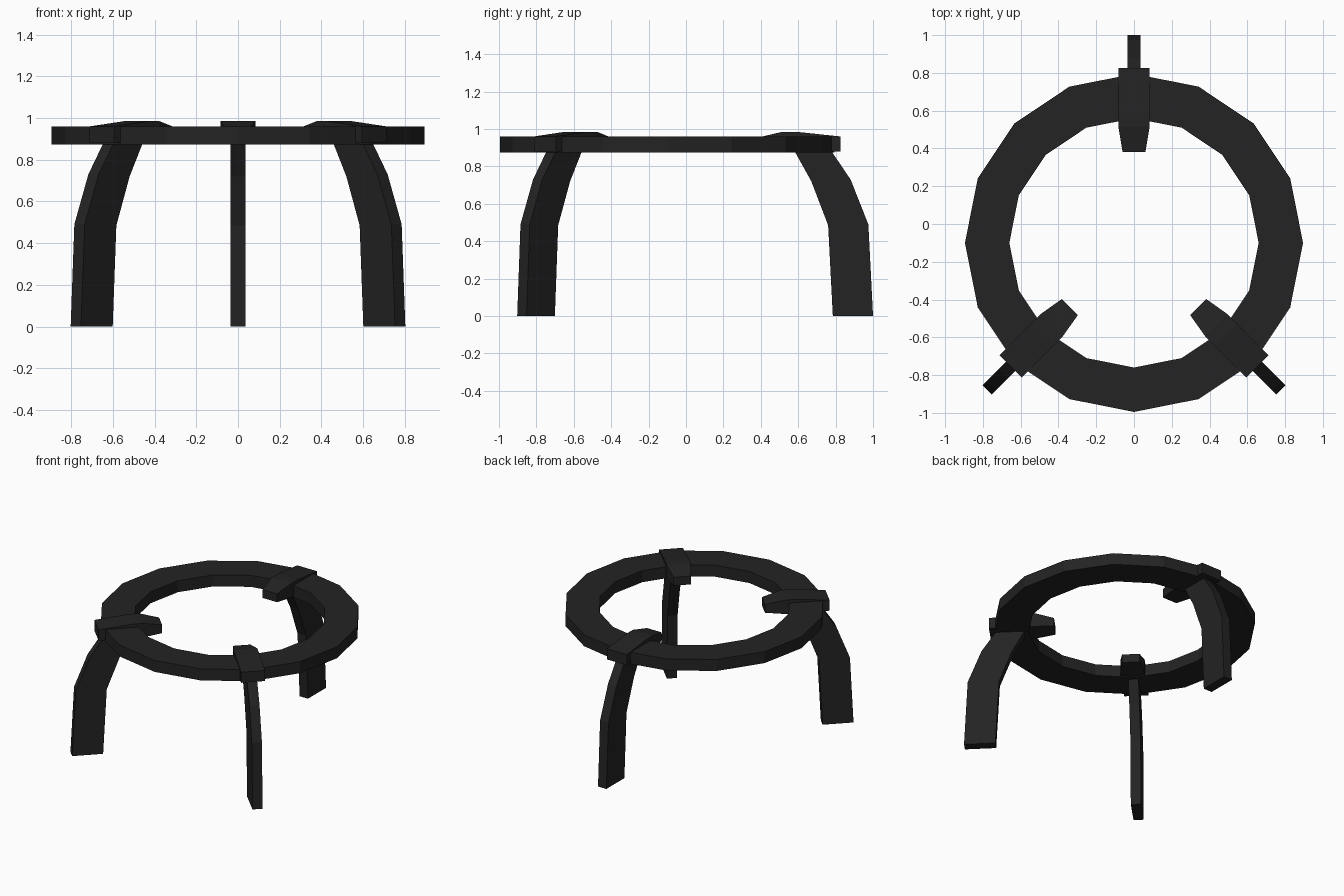
import bpy
import bmesh
from math import radians, pi
from mathutils import Matrix, Vector

cube = bpy.data.objects.get("Cube")
if cube:
    bpy.data.objects.remove(cube, do_unlink=True)

CENTRE = Matrix.Translation((0, -0.1, 0))

# One dark cast-iron colour for everything
iron = bpy.data.materials.new("cast_iron_black")
iron.use_nodes = True
colour = (0.017, 0.017, 0.017, 1)
iron.diffuse_color = colour
iron.node_tree.nodes["Principled BSDF"].inputs["Base Color"].default_value = colour


def finish(name, bm):
    bmesh.ops.recalc_face_normals(bm, faces=bm.faces)
    mesh = bpy.data.meshes.new(name)
    bm.to_mesh(mesh)
    bm.free()
    mesh.materials.append(iron)
    obj = bpy.data.objects.new(name, mesh)
    bpy.context.collection.objects.link(obj)


def sweep(bm, sections, closed):
    """Join four-cornered sections into a ring or a capped bar."""
    loops = [[bm.verts.new(p) for p in s] for s in sections]
    pairs = list(zip(loops, loops[1:]))
    if closed:
        pairs.append((loops[-1], loops[0]))
    else:
        bm.faces.new(loops[0])
        bm.faces.new(loops[-1])
    for a, b in pairs:
        for i in range(4):
            j = (i + 1) % 4
            bm.faces.new((a[i], a[j], b[j], b[i]))


def radial_bar(name, angle, stations):
    """Bar in a vertical plane; station = two (radius, height) ends, half width."""
    place = CENTRE @ Matrix.Rotation(radians(angle), 4, "Z")
    sections = []
    for (r1, z1), (r2, z2), w in stations:
        corners = ((r1, -w, z1), (r1, w, z1), (r2, w, z2), (r2, -w, z2))
        sections.append([place @ Vector(c) for c in corners])
    bm = bmesh.new()
    sweep(bm, sections, False)
    finish(name, bm)


# Sixteen-sided flat ring
bm = bmesh.new()
profile = ((0.66, 0.873), (0.895, 0.873), (0.895, 0.96), (0.66, 0.96))
turns = [CENTRE @ Matrix.Rotation(i * pi / 8, 4, "Z") for i in range(16)]
sweep(bm, [[m @ Vector((r, 0, z)) for r, z in profile] for m in turns], True)
finish("ring", bm)

# Bent legs, each under a pot rest that sits over the ring
leg = [((0.885, 0), (1.10, 0), 0.035),
       ((0.86, 0.485), (1.075, 0.49), 0.035),
       ((0.77, 0.72), (0.98, 0.73), 0.035),
       ((0.67, 0.90), (0.865, 0.90), 0.035)]
rest = [((0.925, 0.88), (0.925, 0.96), 0.083),
        ((0.69, 0.88), (0.69, 0.985), 0.083),
        ((0.615, 0.88), (0.615, 0.985), 0.083),
        ((0.48, 0.89), (0.48, 0.953), 0.06)]

for side, angle in (("back", 90), ("front_left", -45), ("front_right", -135)):
    radial_bar(side + "_leg", angle, leg)
    radial_bar(side + "_pot_rest", angle, rest)
